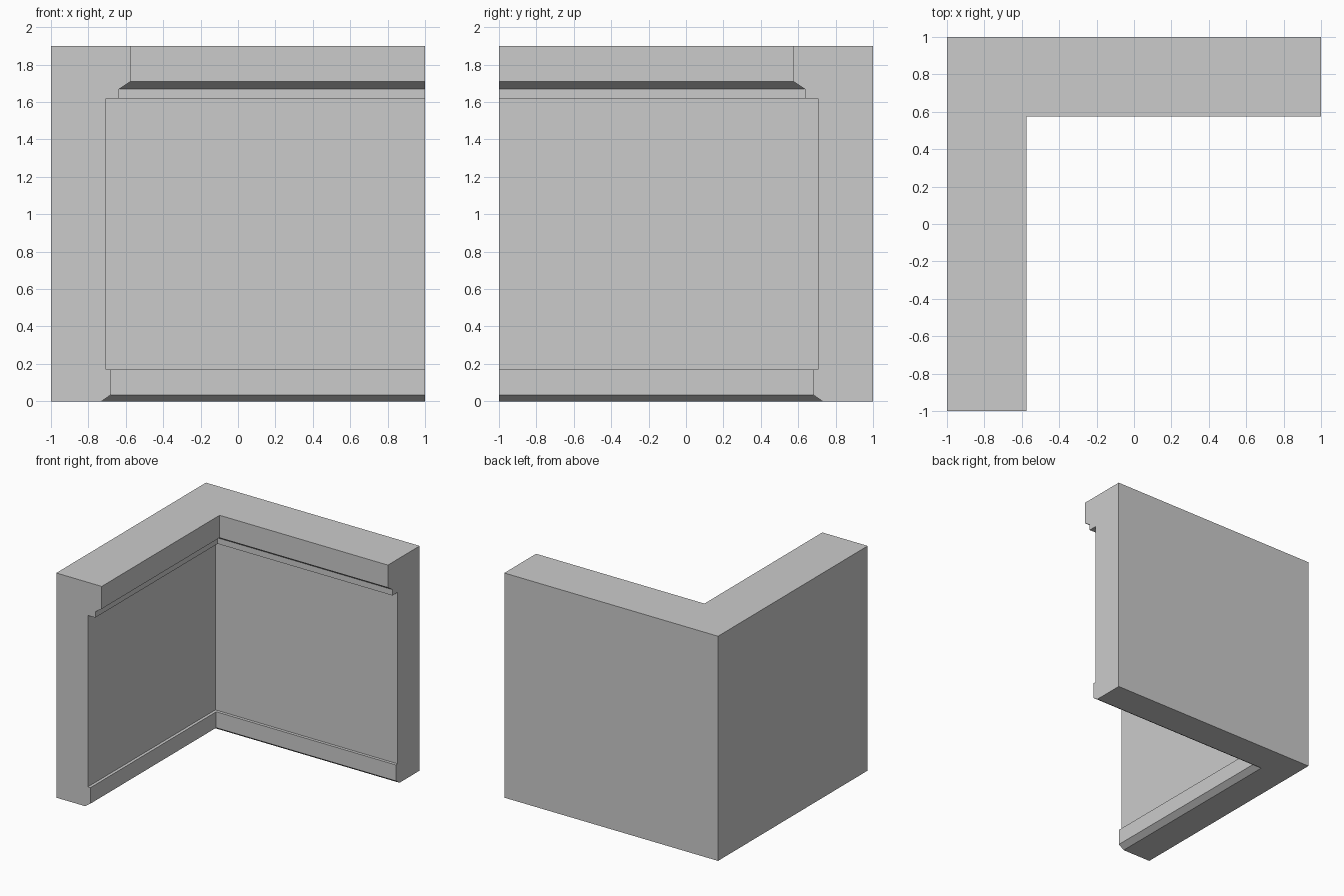
import bpy
import bmesh

cube = bpy.data.objects.get("Cube")
if cube:
    bpy.data.objects.remove(cube, do_unlink=True)

# Plain grey plaster
grey = bpy.data.materials.new("plaster_grey")
grey.use_nodes = True
colour = (0.6, 0.6, 0.6, 1)
grey.diffuse_color = colour
grey.node_tree.nodes["Principled BSDF"].inputs["Base Color"].default_value = colour

# Wall cross-section: (depth from the outer face, height)
profile = [(0, 0), (0.27, 0), (0.32, 0.035), (0.32, 0.17), (0.295, 0.17),
           (0.295, 1.62), (0.365, 1.62), (0.365, 1.67), (0.425, 1.71),
           (0.425, 1.9), (0, 1.9)]

# Sweep the profile from the front end, round the mitred corner, to the side end
bm = bmesh.new()
front_end = [bm.verts.new((d - 1, -1, z)) for d, z in profile]
corner = [bm.verts.new((d - 1, 1 - d, z)) for d, z in profile]
side_end = [bm.verts.new((1, 1 - d, z)) for d, z in profile]
for a, b in ((front_end, corner), (corner, side_end)):
    for i in range(len(profile)):
        j = (i + 1) % len(profile)
        bm.faces.new((a[i], a[j], b[j], b[i]))
bm.faces.new(front_end)
bm.faces.new(side_end)
bmesh.ops.recalc_face_normals(bm, faces=bm.faces)

mesh = bpy.data.meshes.new("corner_wall")
bm.to_mesh(mesh)
bm.free()
mesh.materials.append(grey)
wall = bpy.data.objects.new("corner_wall", mesh)
bpy.context.collection.objects.link(wall)
